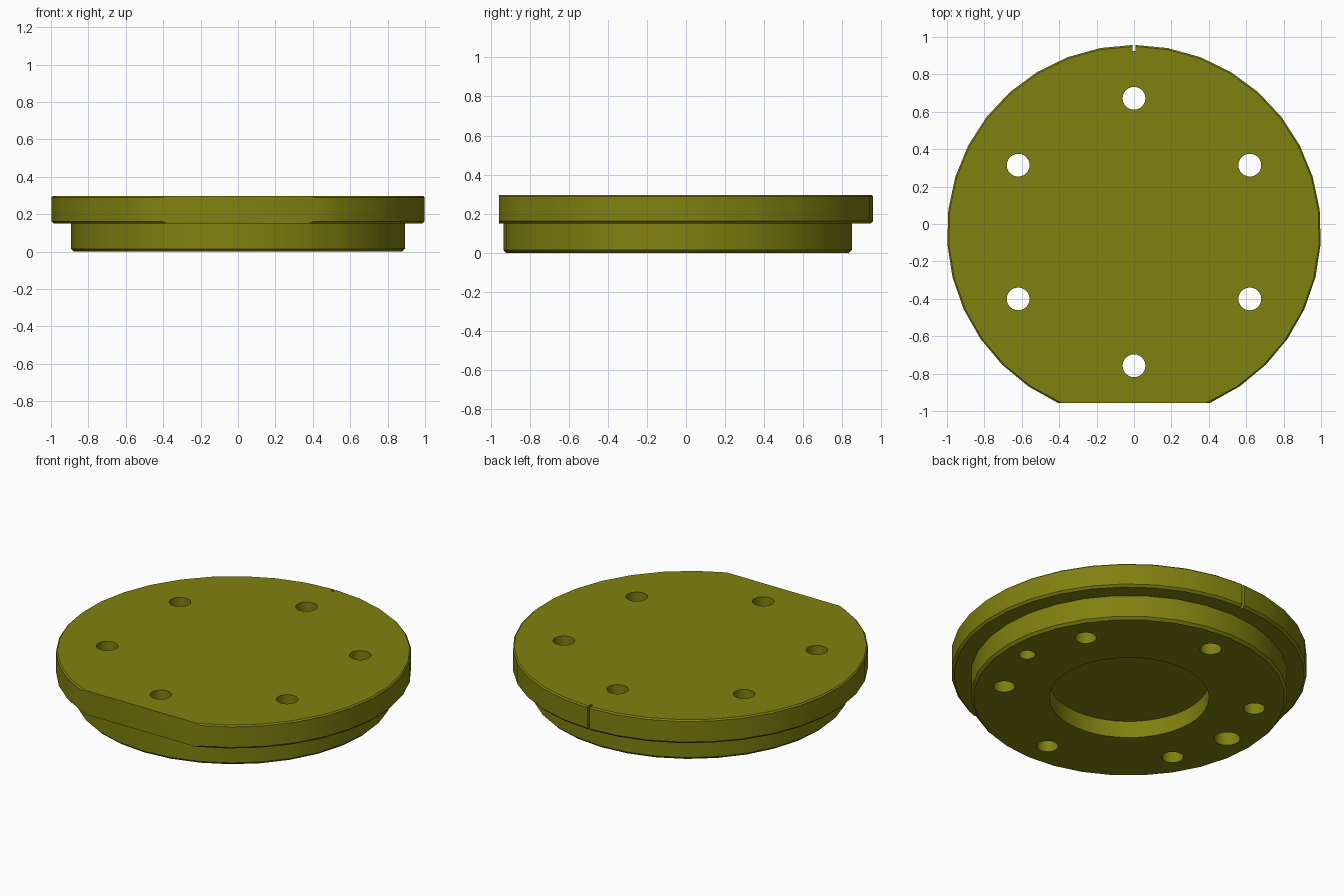
import bpy, bmesh
from math import sin, cos, acos, pi, radians

if "Cube" in bpy.data.objects:
    bpy.data.objects.remove(bpy.data.objects["Cube"])

CY = -0.043          # centre of the round bodies
TOP, MID = 0.297, 0.149
FLAT = 0.913         # distance from centre to the front flat


def loft(name, rings):
    """Closed solid through stacked rings of (x, y, z) points."""
    bm = bmesh.new()
    loops = [[bm.verts.new(p) for p in ring] for ring in rings]
    n = len(loops[0])
    for a, b in zip(loops, loops[1:]):
        for i in range(n):
            j = (i + 1) % n
            bm.faces.new((a[i], a[j], b[j], b[i]))
    bm.faces.new(loops[0][::-1])
    bm.faces.new(loops[-1])
    bmesh.ops.recalc_face_normals(bm, faces=bm.faces)
    me = bpy.data.meshes.new(name)
    bm.to_mesh(me)
    bm.free()
    ob = bpy.data.objects.new(name, me)
    bpy.context.collection.objects.link(ob)
    return ob


def flange_ring(r, z):
    """Circle with a flat at the front and a small slot at the back."""
    end = pi - acos(FLAT / r)
    end = pi - (pi - end)
    half = [(0.008, 0.968), (0.008, r)]
    half += [(r * sin(end * i / 15), r * cos(end * i / 15)) for i in range(1, 16)]
    pts = half + [(-x, y) for x, y in reversed(half)]
    return [(x, y + CY, z) for x, y in pts]


def circle(r, z, n, x=0.0, y=0.0):
    return [(x + r * sin(2 * pi * i / n), CY + y + r * cos(2 * pi * i / n), z)
            for i in range(n)]


def combine(ob, other, operation):
    mod = ob.modifiers.new(operation.title(), 'BOOLEAN')
    mod.operation = operation
    mod.solver = 'EXACT'
    mod.object = other
    bpy.context.view_layer.objects.active = ob
    bpy.ops.object.modifier_apply(modifier=mod.name)
    bpy.data.objects.remove(other)


def drill(ob, x, y, r, top, n=24):
    combine(ob, loft("drill", [circle(r, -0.1, n, x, y), circle(r, top, n, x, y)]),
            'DIFFERENCE')


# Upper flange with chamfered rims
plate = loft("flange_plate", [
    flange_ring(0.987, MID), flange_ring(1.0, MID + 0.013),
    flange_ring(1.0, TOP - 0.008), flange_ring(0.992, TOP)])

# Lower spigot disc
spigot = loft("spigot", [
    circle(0.877, 0, 32), circle(0.892, 0.015, 32), circle(0.892, MID + 0.05, 32)])
combine(plate, spigot, 'UNION')

# Six bolt holes
for k in range(6):
    a = k * pi / 3
    drill(plate, 0.715 * sin(a), 0.715 * cos(a), 0.061, 0.5)

# Central pocket and two blind pin holes underneath
drill(plate, 0, 0, 0.45, 0.105, 48)
drill(plate, 0.75, 0, 0.047, 0.15)
drill(plate, -0.72, 0, 0.073, 0.15)

# Olive finish
mat = bpy.data.materials.new("olive")
mat.diffuse_color = (0.216, 0.216, 0.005, 1)
mat.use_nodes = True
mat.node_tree.nodes["Principled BSDF"].inputs["Base Color"].default_value = mat.diffuse_color
plate.data.materials.clear()
plate.data.materials.append(mat)

bpy.ops.object.select_all(action='DESELECT')
plate.select_set(True)
bpy.context.view_layer.objects.active = plate
bpy.ops.object.shade_smooth_by_angle(angle=radians(30))
